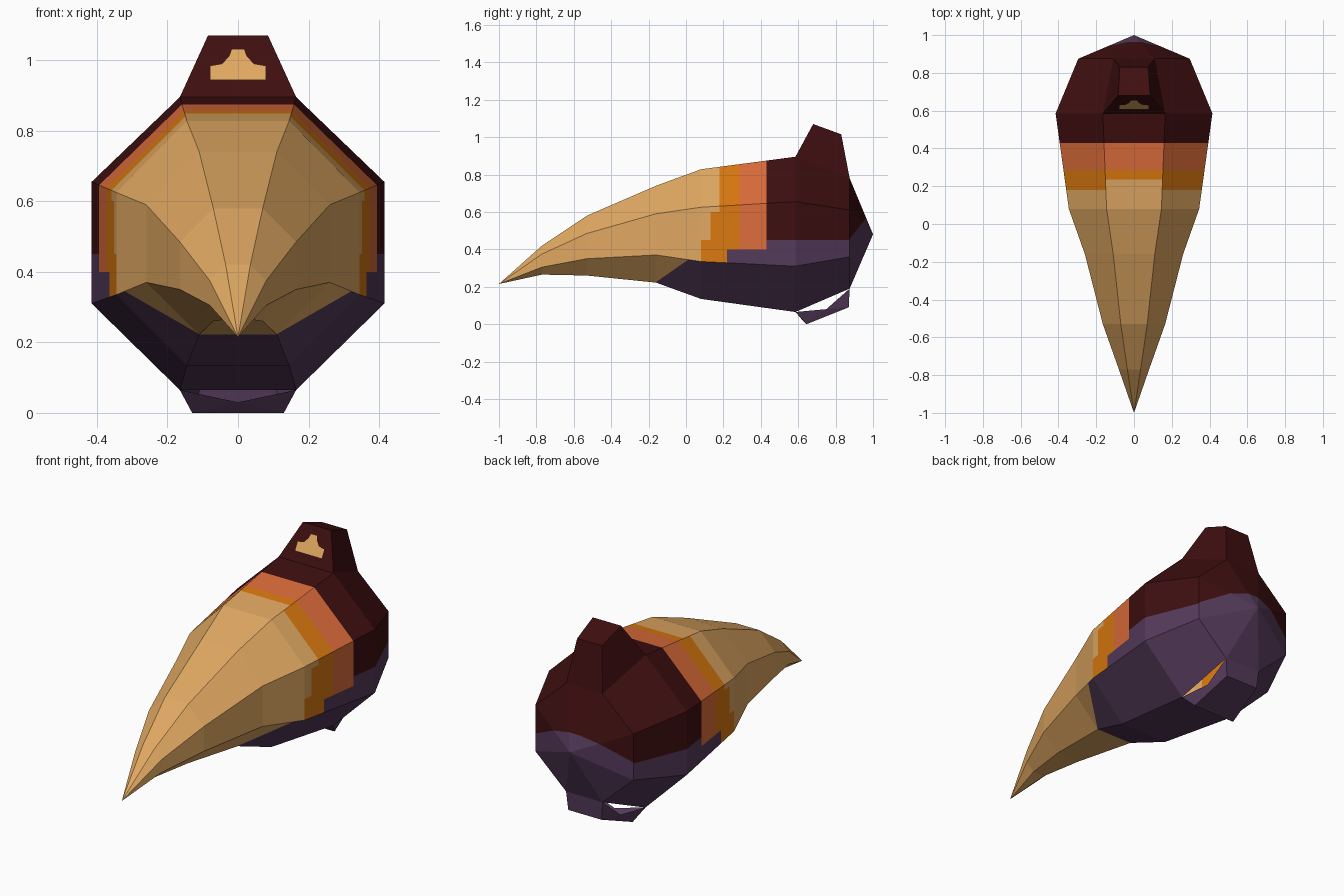
import bpy, bmesh
from mathutils import Vector

cube = bpy.data.objects.get("Cube")
if cube:
    bpy.data.objects.remove(cube, do_unlink=True)


def material(name, rgb):
    m = bpy.data.materials.new(name)
    m.use_nodes = True
    col = (*rgb, 1.0)
    m.diffuse_color = col
    bsdf = m.node_tree.nodes["Principled BSDF"]
    bsdf.inputs["Base Color"].default_value = col
    bsdf.inputs["Roughness"].default_value = 0.9
    return m


TAN, ORANGE, CORAL, MAROON, PURPLE = range(5)
MATS = [material("tan", (0.745, 0.392, 0.122)),
        material("orange", (0.70, 0.188, 0.005)),
        material("coral", (0.716, 0.150, 0.042)),
        material("maroon", (0.048, 0.0045, 0.005)),
        material("purple", (0.089, 0.042, 0.102))]


def finish(name, bm):
    mesh = bpy.data.meshes.new(name)
    bm.to_mesh(mesh)
    bm.free()
    for m in MATS:
        mesh.materials.append(m)
    ob = bpy.data.objects.new(name, mesh)
    bpy.context.collection.objects.link(ob)
    return ob


def shell(name, points, faces, mat):
    """Small open shell whose faces all point away from its middle."""
    bm = bmesh.new()
    vs = [bm.verts.new(p) for p in points]
    mid = sum((v.co for v in vs), Vector()) / len(vs)
    for f in faces:
        face = bm.faces.new([vs[i] for i in f])
        face.normal_update()
        if face.normal.dot(face.calc_center_median() - mid) < 0:
            face.normal_flip()
        face.material_index = mat
    return finish(name, bm)


# Octagonal rings: y, top/bottom half width, side half width,
# then z of top, upper side, lower side, bottom
RINGS = [(-0.77, 0.035, 0.08, 0.42, 0.375, 0.305, 0.265),
         (-0.53, 0.07, 0.165, 0.58, 0.485, 0.35, 0.26),
         (-0.16, 0.11, 0.26, 0.74, 0.59, 0.37, 0.222),
         (0.08, 0.145, 0.345, 0.828, 0.625, 0.335, 0.135),
         (0.585, 0.165, 0.415, 0.895, 0.655, 0.31, 0.065),
         (0.875, 0.11, 0.295, 0.78, 0.61, 0.36, 0.19)]


def ring_points(y, a, b, zt, zu, zl, zb):
    half = [(a, zt), (b, zu), (b, zl), (a, zb)]
    return [(x, y, z) for x, z in half] + [(-x, y, z) for x, z in reversed(half)]


# Beak and body: loft the rings between a front point and a back point
bm = bmesh.new()
front_tip = bm.verts.new((0, -1, 0.215))
back_tip = bm.verts.new((0, 1, 0.48))
rings = [[bm.verts.new(p) for p in ring_points(*r)] for r in RINGS]
for i in range(8):
    j = (i + 1) % 8
    bm.faces.new((front_tip, rings[0][i], rings[0][j]))
    bm.faces.new((back_tip, rings[-1][j], rings[-1][i]))
    for k in range(len(rings) - 1):
        # leave openings under the crest (7) and above the base flap (3)
        if k == 4 and i in (3, 7):
            continue
        bm.faces.new((rings[k][i], rings[k + 1][i], rings[k + 1][j], rings[k][j]))
bmesh.ops.recalc_face_normals(bm, faces=bm.faces)


def cut(co, no, test):
    """Slice only the faces that pass the test."""
    bm.normal_update()
    faces = [f for f in bm.faces if test(f.calc_center_median(), f.normal)]
    geom = {e for f in faces for e in f.edges} | {v for f in faces for v in f.verts}
    bmesh.ops.bisect_plane(bm, geom=list(geom) + faces, plane_co=co, plane_no=no, dist=1e-5)


def band(c, n):
    return 0.08 < c.y < 0.58 and n.z > -0.3


def band_side(c, n):
    return band(c, n) and abs(n.z) < 0.3


# Colour borders of the bands and the rear body
for y in (0.18, 0.235, 0.285, 0.43):
    cut((0, y, 0), (0, 1, 0), band)
for y in (0.13, 0.22):
    cut((0, y, 0), (0, 1, 0), band_side)
for z in (0.40, 0.45, 0.60):
    cut((0, 0, z), (0, 0, 1), band_side)
cut((0, 0, 0.45), (0, 0, 1), lambda c, n: 0.58 < c.y < 0.88)
cut((0, 0.87, 0.45), (0, -1.25, 1), lambda c, n: c.y > 0.87)
# Slanted border under the beak
cut((0, 0.02, 0.35), (0, 0.125, -0.18),
    lambda c, n: -0.16 < c.y < 0.08 and n.z < -0.3)


def body_colour(c, n):
    y, z = c.y, c.z
    if y < 0.08:
        under = y > -0.16 and n.z < -0.3
        return PURPLE if under and 0.125 * (y - 0.02) - 0.18 * (z - 0.35) > 0 else TAN
    if n.z < -0.3 and y < 0.87:
        return PURPLE
    if y < 0.43:
        start = 0.235 if n.z > 0.9 else 0.18 if z > 0.6 else 0.13 if z > 0.45 else 0.08
        if y < start:
            return TAN
        if y < (0.285 if z > 0.4 else 0.22):
            return ORANGE
        return CORAL if z > 0.4 else PURPLE
    return MAROON if z > max(0.45, 0.45 + 1.25 * (y - 0.87)) else PURPLE


bm.normal_update()
for f in bm.faces:
    f.material_index = body_colour(f.calc_center_median(), f.normal)
finish("beak_body", bm)

# Crest rising from the top opening
shell("crest",
      [(-0.165, 0.585, 0.895), (0.165, 0.585, 0.895), (0.11, 0.875, 0.78), (-0.11, 0.875, 0.78),
       (-0.085, 0.68, 1.07), (0.085, 0.68, 1.07), (0.075, 0.83, 1.015), (-0.075, 0.83, 1.015)],
      [(0, 1, 5, 4), (1, 2, 6, 5), (2, 3, 7, 6), (3, 0, 4, 7), (4, 5, 6, 7)], MAROON)

# Pale mark on the front of the crest
half = [(0.08, 0.942), (0.08, 0.982), (0.045, 0.988), (0.025, 1.01), (0.018, 1.03)]
outline = half + [(-x, z) for x, z in reversed(half)]
mark = bmesh.new()
face = mark.faces.new([mark.verts.new((x, 0.585 + (z - 0.895) * 0.543 - 0.004, z + 0.002))
                       for x, z in outline])
face.normal_update()
if face.normal.y > 0:
    face.normal_flip()
face.material_index = TAN
finish("crest_mark", mark)

# Base flap below the bottom opening, with gaps at the front and both sides
shell("base_flap",
      [(-0.165, 0.585, 0.065), (0.165, 0.585, 0.065), (0.11, 0.875, 0.19), (-0.11, 0.875, 0.19),
       (-0.13, 0.645, 0.0), (0.13, 0.645, 0.0), (0.10, 0.87, 0.09), (-0.10, 0.87, 0.09),
       (0, 0.615, 0.03), (0.13, 0.75, 0.08), (-0.13, 0.75, 0.08)],
      [(0, 4, 8), (4, 5, 8), (5, 1, 8),
       (1, 5, 9), (5, 6, 9), (6, 2, 9),
       (0, 4, 10), (4, 7, 10), (7, 3, 10),
       (4, 5, 6, 7), (2, 3, 7, 6)], PURPLE)
